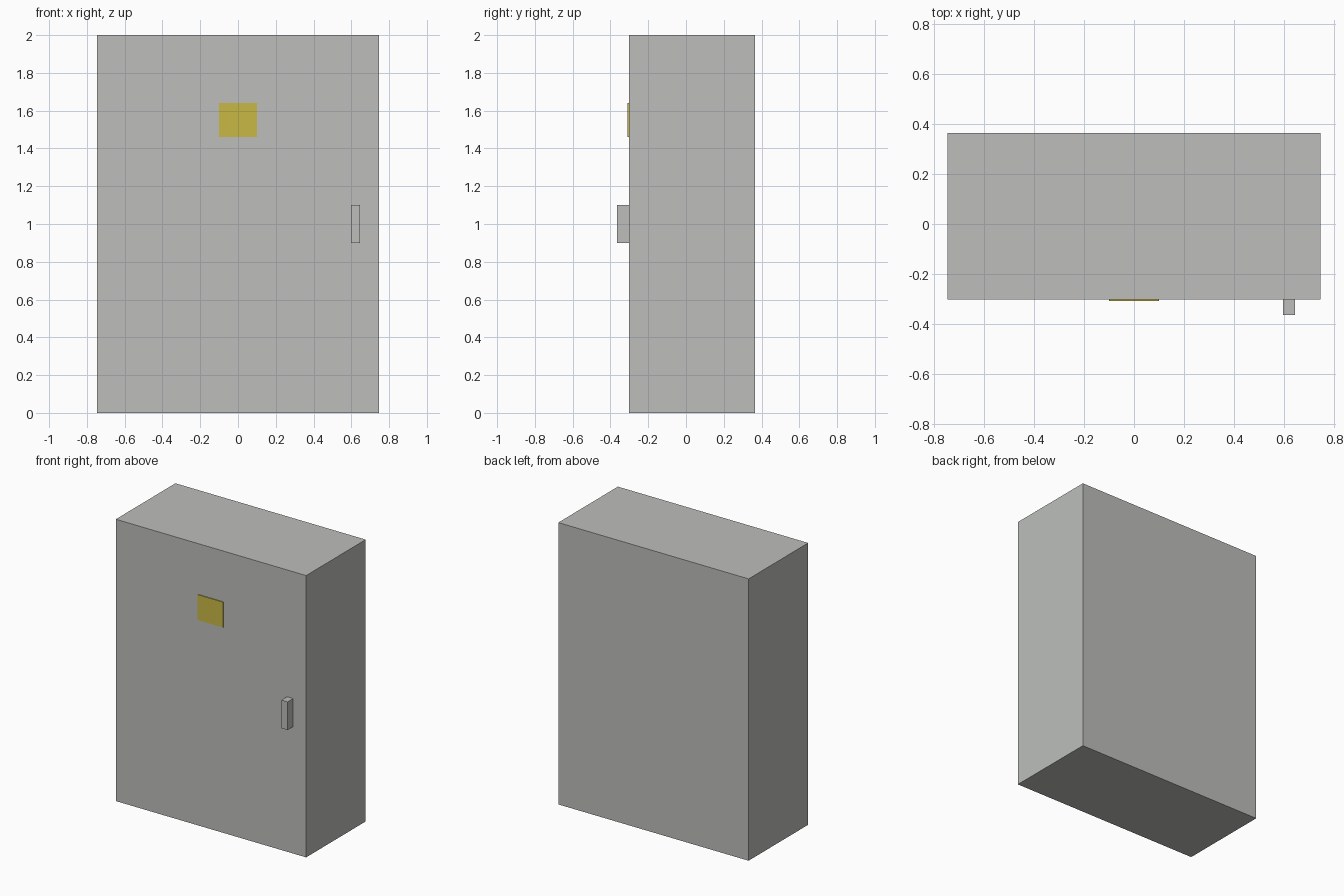
import bpy

default = bpy.data.objects.get("Cube")
if default:
    bpy.data.objects.remove(default, do_unlink=True)


def make_material(name, rgb):
    mat = bpy.data.materials.new(name)
    mat.use_nodes = True
    color = (*rgb, 1.0)
    mat.diffuse_color = color
    mat.node_tree.nodes["Principled BSDF"].inputs["Base Color"].default_value = color
    return mat


def box(name, low, high, mat):
    """Axis-aligned box between two corners, with its scale applied."""
    center = [(a + b) / 2 for a, b in zip(low, high)]
    bpy.ops.mesh.primitive_cube_add(size=1, location=center)
    obj = bpy.context.object
    obj.name = obj.data.name = name
    obj.scale = [b - a for a, b in zip(low, high)]
    bpy.ops.object.transform_apply(location=False, rotation=False, scale=True)
    obj.data.materials.append(mat)
    return obj


grey = make_material("light grey", (0.51, 0.52, 0.50))
yellow = make_material("sign yellow", (0.58, 0.48, 0.06))

HALF_WIDTH = 0.747
FRONT = -0.303
BACK = 0.365

# Cabinet body
box("cabinet_body", (-HALF_WIDTH, FRONT, 0), (HALF_WIDTH, BACK, 2), grey)

# Door handle
box("door_handle", (0.597, -0.365, 0.90), (0.645, FRONT, 1.10), grey)

# Warning plate
box("warning_plate", (-0.10, FRONT - 0.006, 1.46), (0.10, FRONT, 1.64), yellow)
